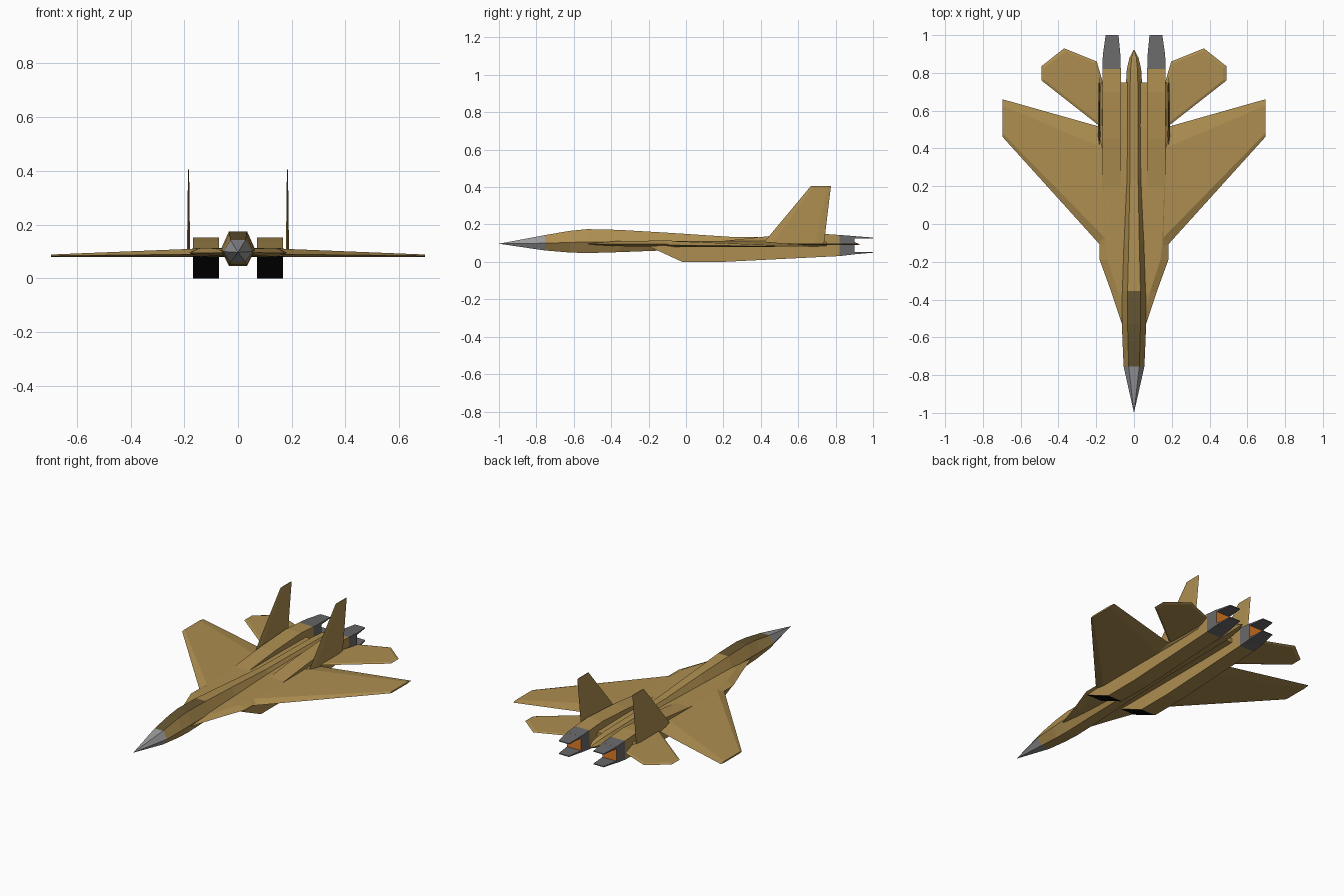
import bpy, bmesh
from mathutils import Vector

if "Cube" in bpy.data.objects:
    bpy.data.objects.remove(bpy.data.objects["Cube"])


def material(name, r, g, b):
    m = bpy.data.materials.new(name)
    m.diffuse_color = (r, g, b, 1)
    m.use_nodes = True
    m.node_tree.nodes["Principled BSDF"].inputs["Base Color"].default_value = m.diffuse_color
    return m


TAN = material("tan_paint", 0.42, 0.27, 0.08)
CANOPY = material("canopy_tint", 0.13, 0.09, 0.03)
GREY = material("nose_grey", 0.32, 0.32, 0.33)
DARK = material("nozzle_grey", 0.14, 0.14, 0.145)
BLACK = material("intake_black", 0.004, 0.004, 0.004)
GLOW = material("exhaust_glow", 0.75, 0.2, 0.02)


def loft(name, rings, mats, mirror=False, pick=None):
    """Skin a list of equal-length rings, cap the ends; pick(centre, normal) gives a material slot."""
    bm = bmesh.new()
    vs = [[bm.verts.new(p) for p in ring] for ring in rings]
    n = len(rings[0])
    for a, b in zip(vs, vs[1:]):
        for j in range(n):
            k = (j + 1) % n
            bm.faces.new((a[j], a[k], b[k], b[j]))
    bm.faces.new(vs[0])
    bm.faces.new(vs[-1])
    bmesh.ops.remove_doubles(bm, verts=bm.verts, dist=0.0005)
    bmesh.ops.recalc_face_normals(bm, faces=bm.faces)
    bm.normal_update()
    if pick:
        for f in bm.faces:
            f.material_index = pick(f.calc_center_median(), f.normal)
    me = bpy.data.meshes.new(name)
    bm.to_mesh(me)
    bm.free()
    for m in mats:
        me.materials.append(m)
    ob = bpy.data.objects.new(name, me)
    bpy.context.collection.objects.link(ob)
    if mirror:
        mod = ob.modifiers.new("mirror", "MIRROR")
        mod.use_clip = False
        mod.use_mirror_merge = False
    return ob


def hexagon(y, w, t, zm, zt, zb):
    """Six-sided section: half width w at zm, flat top and bottom of half width t."""
    return [(w, y, zm), (t, y, zt), (-t, y, zt), (-w, y, zm), (-t, y, zb), (t, y, zb)]


# Nose cone and fuselage
loft("nose_cone", [hexagon(-1.0, 0.0001, 0.0001, 0.097, 0.0971, 0.0969),
                   hexagon(-0.755, 0.055, 0.028, 0.1, 0.143, 0.061)], [GREY])
fuselage = [
    (-0.755, 0.055, 0.028, 0.1, 0.143, 0.061),
    (-0.62, 0.061, 0.032, 0.104, 0.166, 0.05),
    (-0.53, 0.064, 0.034, 0.107, 0.175, 0.047),
    (-0.355, 0.064, 0.034, 0.107, 0.171, 0.052),
    (-0.1, 0.057, 0.028, 0.105, 0.156, 0.062),
    (0.235, 0.045, 0.022, 0.1, 0.134, 0.068),
    (0.75, 0.042, 0.02, 0.098, 0.126, 0.072),
    (0.82, 0.038, 0.018, 0.098, 0.122, 0.075),
    (0.88, 0.024, 0.012, 0.098, 0.113, 0.083),
    (0.922, 0.002, 0.001, 0.097, 0.098, 0.096),
]
loft("fuselage", [hexagon(*s) for s in fuselage], [TAN, CANOPY],
     pick=lambda c, n: 1 if c.y < -0.355 and n.z > 0.9 else 0)

# Flat centre body with leading edge extensions
body = [(-0.53, 0.064, 0.05, 0.096, 0.097, 0.094), (-0.36, 0.12, 0.085, 0.095, 0.112, 0.084),
        (-0.19, 0.182, 0.14, 0.095, 0.113, 0.081), (-0.11, 0.182, 0.15, 0.095, 0.113, 0.08),
        (0.52, 0.19, 0.17, 0.095, 0.112, 0.08), (0.75, 0.178, 0.165, 0.095, 0.108, 0.083)]
loft("centre_body", [hexagon(*s) for s in body], [TAN])


# Wings: thin bevelled sections from root to tip
def wing_section(x, le, te, zb, zm, zt):
    c = te - le
    f, r = le + 0.1 * c, te - 0.17 * c
    return [(x, le, zm), (x, f, zt), (x, r, zt), (x, te, zm), (x, r, zb), (x, f, zb)]


loft("wing", [wing_section(0.15, -0.143, 0.506, 0.08, 0.09, 0.111),
              wing_section(0.695, 0.46, 0.66, 0.08, 0.084, 0.089)], [TAN], mirror=True)


# Tailplanes: plate with bevelled rim
def plate(name, outline, z, h, inset):
    mid = sum((Vector(p) for p in outline), Vector((0, 0))) / len(outline)
    inner = [Vector(p).lerp(mid, inset) for p in outline]
    return loft(name, [[(p.x, p.y, z - h) for p in inner],
                       [(x, y, z) for x, y in outline],
                       [(p.x, p.y, z + h) for p in inner]], [TAN], mirror=True)


plate("tailplane", [(0.165, 0.505), (0.49, 0.76), (0.49, 0.835), (0.37, 0.93),
                    (0.197, 0.86), (0.165, 0.75)], 0.094, 0.005, 0.1)


# Vertical fins
def fin_section(z, le, te, t):
    c = te - le
    return [(0.184, le, z), (0.184 + t, le + 0.15 * c, z), (0.184 + t, te - 0.15 * c, z),
            (0.184, te, z), (0.184 - t, te - 0.15 * c, z), (0.184 - t, le + 0.15 * c, z)]


loft("tail_fin", [fin_section(0.09, 0.405, 0.737, 0.006),
                  fin_section(0.406, 0.668, 0.775, 0.002)], [TAN], mirror=True)

# Engine pods: side profile extruded across, black sloped intake face
X0, X1 = 0.07, 0.167
profile = [(-0.2, 0.083), (0.2, 0.112), (0.45, 0.138), (0.7, 0.152), (0.82, 0.144),
           (0.82, 0.031), (0.2, 0.0), (-0.02, 0.0)]
loft("engine_pod", [[(x, y, z) for y, z in profile] for x in (X0, X1)], [TAN, BLACK],
     mirror=True, pick=lambda c, n: 1 if n.y < -0.2 and n.z < -0.2 else 0)


# Nozzles: grey collar with glowing rear face, two flat petals
def box_ring(y, x0, x1, z0, z1):
    return [(x0, y, z0), (x1, y, z0), (x1, y, z1), (x0, y, z1)]


loft("nozzle_collar", [box_ring(0.82, X0, X1, 0.031, 0.144),
                       box_ring(0.9, X0 + 0.002, X1 - 0.002, 0.04, 0.138)], [DARK, GLOW],
     mirror=True, pick=lambda c, n: 1 if n.y > 0.9 else 0)
for name, z_base, z_tip, s in (("upper_petal", 0.138, 0.13, -1), ("lower_petal", 0.04, 0.049, 1)):
    loft(name, [box_ring(0.895, X0 + 0.002, X1 - 0.002, z_base, z_base + s * 0.012),
                box_ring(1.0, 0.082, 0.15, z_tip, z_tip + s * 0.005)], [DARK], mirror=True)
